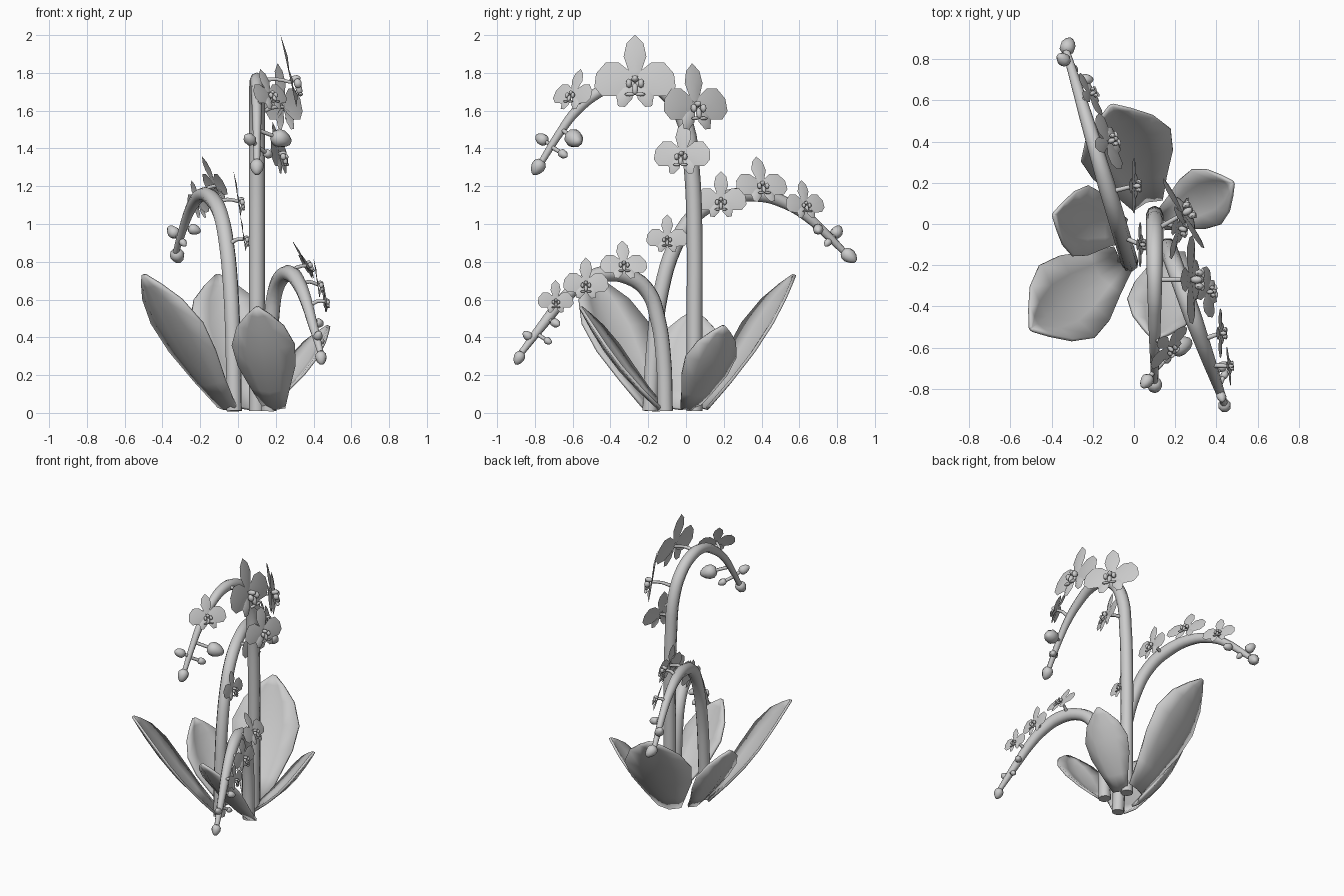
import bpy, bmesh, math
from mathutils import Vector, Matrix

if "Cube" in bpy.data.objects:
    bpy.data.objects.remove(bpy.data.objects["Cube"], do_unlink=True)

grey = bpy.data.materials.new("plain_grey")
grey.use_nodes = True
GREY = (0.6, 0.6, 0.6, 1)
grey.diffuse_color = GREY
grey.node_tree.nodes["Principled BSDF"].inputs["Base Color"].default_value = GREY


def add_object(name, data):
    obj = bpy.data.objects.new(name, data)
    bpy.context.collection.objects.link(obj)
    data.materials.append(grey)
    bpy.ops.object.select_all(action='DESELECT')
    obj.select_set(True)
    bpy.context.view_layer.objects.active = obj
    return obj


def finish(name, bm, angle=50):
    bmesh.ops.recalc_face_normals(bm, faces=bm.faces)
    mesh = bpy.data.meshes.new(name)
    bm.to_mesh(mesh)
    bm.free()
    obj = add_object(name, mesh)
    bpy.ops.object.shade_smooth_by_angle(angle=math.radians(angle))
    return obj


def tube(name, points, radii, detail=2, steps=4):
    curve = bpy.data.curves.new(name, 'CURVE')
    curve.dimensions = '3D'
    curve.bevel_depth = 1
    curve.bevel_resolution = detail
    curve.resolution_u = steps
    curve.use_fill_caps = True
    spline = curve.splines.new('BEZIER')
    spline.bezier_points.add(len(points) - 1)
    for bp, p, r in zip(spline.bezier_points, points, radii):
        bp.co, bp.radius = p, r
        bp.handle_left_type = bp.handle_right_type = 'AUTO'
    add_object(name, curve)
    bpy.ops.object.convert(target='MESH')


def nearest(path, target):
    # Closest point on a stem's centre line
    best = None
    for a, b in zip(path, path[1:]):
        t = max(0, min(1, (target - a).dot(b - a) / (b - a).length_squared))
        p = a.lerp(b, t)
        if best is None or (p - target).length < (best - target).length:
            best = p
    return best


# Leaves: keeled blades that widen from a narrow foot to a point
BLADE = ((0, .34), (.2, .6), (.42, .9), (.62, 1), (.8, .75), (.92, .37), (1, .05))


def leaf(name, base, tip, half):
    base, tip = Vector(base), Vector(tip)
    along = tip - base
    side = along.cross(Vector((0, 0, 1))).normalized()
    up = side.cross(along).normalized()
    bm = bmesh.new()
    rows = []
    for t, w in BLADE:
        centre = base + along * t - up * 0.04 * math.sin(math.pi * t)
        row = []
        for k in (-1, -.5, 0, .5, 1):
            lift = 0.28 * half * w * abs(k)
            row.append(bm.verts.new(centre + side * k * half * w + up * lift))
        rows.append(row)
    for r, s in zip(rows, rows[1:]):
        for i in range(4):
            bm.faces.new((r[i], r[i + 1], s[i + 1], s[i]))
    obj = finish(name, bm)
    solid = obj.modifiers.new("thickness", 'SOLIDIFY')
    solid.thickness = 0.016
    solid.offset = 0


leaf("right_front_leaf", (-.07, -.18, .02), (-.5, -.51, .73), .22)
leaf("back_leaf", (.06, .11, .02), (-.11, .575, .73), .23)
leaf("right_leaf", (-.06, -.03, .02), (-.39, .045, .54), .175)
leaf("left_leaf", (.14, .02, .02), (.48, .2, .46), .15)
leaf("front_leaf", (.19, -.14, .02), (.1, -.56, .56), .17)

# Flower outlines for a bloom of unit half width
DORSAL = ((0, .05), (.16, .3), (.28, .65), (.21, .98), (0, 1.2),
          (-.21, .98), (-.28, .65), (-.16, .3))
PETAL = ((0, .0), (.13, .28), (.4, .5), (.72, .5), (.96, .22),
         (1, -.12), (.82, -.34), (.45, -.35), (.15, -.18))
LOWER = ((0, 0), (.3, -.12), (.46, -.35), (.42, -.6), (.25, -.62), (.07, -.42))


def sheet(bm, outline, flip=1, dome=0.06):
    ring = [bm.verts.new((u * flip, v, 0)) for u, v in outline]
    mid = sum((v.co for v in ring), Vector()) / len(ring)
    hub = bm.verts.new(mid + Vector((0, 0, dome)))
    for a, b in zip(ring, ring[1:] + ring[:1]):
        bm.faces.new((a, b, hub))


def blob(bm, pos, size):
    m = Matrix.Translation(pos) @ Matrix.Diagonal((*size, 1))
    bmesh.ops.create_uvsphere(bm, u_segments=8, v_segments=6, radius=1, matrix=m)


def flower(name, path, centre, normal, size):
    centre, n = Vector(centre), Vector(normal).normalized()
    u = Vector((0, 0, 1)).cross(n).normalized()
    v = n.cross(u)
    bm = bmesh.new()
    sheet(bm, DORSAL)
    for flip in (1, -1):
        sheet(bm, PETAL, flip)
        sheet(bm, LOWER, flip, .1)
        blob(bm, (.15 * flip, -.06, .16), (.08, .12, .1))     # lip side lobe
        blob(bm, (.13 * flip, -.34, .17), (.13, .05, .06))    # lip fork
    blob(bm, (0, .06, .12), (.09, .09, .14))                  # column
    blob(bm, (0, -.2, .16), (.08, .16, .08))                  # lip
    frame = Matrix((u, v, n)).transposed().to_4x4()
    bm.transform(Matrix.Translation(centre) @ frame @ Matrix.Scale(size, 4))
    finish(name, bm)
    start = nearest(path, centre)
    bend = start.lerp(centre, .55) + Vector((0, 0, .015))
    tube(name + "_stalk", (start, bend, centre), (.013, .011, .01), 1, 2)


def bud(name, path, pos, size):
    pos = Vector(pos)
    start = nearest(path, pos)
    axis = pos - start
    if axis.length < .03:
        axis = path[-1] - path[-2]
    bm = bmesh.new()
    bmesh.ops.create_uvsphere(bm, u_segments=8, v_segments=6, radius=size)
    for v in bm.verts:                       # taper towards the tip
        f = v.co.z / size
        v.co.x *= 1 - .25 * f
        v.co.y *= 1 - .25 * f
        v.co.z *= 1.25
    turn = Vector((0, 0, 1)).rotation_difference(axis).to_matrix().to_4x4()
    bm.transform(Matrix.Translation(pos) @ turn)
    finish(name, bm)
    tube(name + "_stalk", (start, pos), (.012, .01), 1, 2)


def spray(name, points, radius, flowers, buds):
    path = [Vector(p) for p in points]
    last = len(path) - 1
    radii = [radius * (1 - .6 * max(0, i / last - .5) / .5) for i in range(last + 1)]
    tube(name + "_stem", path, radii)
    for i, (c, n, s) in enumerate(flowers, 1):
        flower(f"{name}_flower_{i}", path, c, n, s)
    for i, (p, s) in enumerate(buds, 1):
        bud(f"{name}_bud_{i}", path, p, s)


# Tall spray arching to the front
tall_arc = ((.045, .01), (.045, .5), (.045, .95), (.03, 1.3), (0, 1.52), (-.08, 1.67),
            (-.2, 1.75), (-.33, 1.76), (-.46, 1.7), (-.58, 1.6), (-.67, 1.48), (-.77, 1.32))
spray("tall_spray", [(.1, y, z) for y, z in tall_arc], .042,
      [((.24, .05, 1.62), (.85, .5, .15), .195),
       ((.28, -.27, 1.75), (1, 0, .22), .215),
       ((.17, -.6, 1.68), (.72, -.6, .45), .13),
       ((.22, -.02, 1.36), (.9, -.25, .2), .155)],
      [((.1, -.785, 1.3), .037), ((.06, -.765, 1.45), .032),
       ((.23, -.59, 1.45), .048), ((.16, -.65, 1.37), .024)])

# Middle spray arching to the back
back_arc = ((-.19, .01), (-.17, .35), (-.13, .65), (-.06, .88), (.04, 1.04), (.19, 1.13),
            (.38, 1.155), (.53, 1.11), (.64, 1.04), (.76, .93), (.84, .85))
spray("back_spray", [(-.02 - .3 * (y + .19), y, z) for y, z in back_arc], .042,
      [((.03, -.1, .92), (1, 0, .15), .11),
       ((0, .185, 1.12), (1, 0, .15), .135),
       ((-.12, .4, 1.2), (.87, .35, .45), .145),
       ((-.21, .63, 1.1), (.85, .45, .3), .115)],
      [((-.32, .865, .83), .038), ((-.345, .8, .96), .032),
       ((-.23, .7, .97), .028), ((-.29, .75, .9), .02)])

# Short spray arching to the front left
short_arc = ((-.11, .01), (-.12, .3), (-.15, .5), (-.2, .64), (-.3, .72), (-.44, .735),
             (-.56, .68), (-.66, .59), (-.74, .49), (-.81, .4), (-.87, .32))
spray("short_spray", [(.16 - .36 * (y + .1), y, z) for y, z in short_arc], .043,
      [((.36, -.33, .78), (.9, .1, .5), .125),
       ((.42, -.53, .68), (1, 0, .15), .12),
       ((.46, -.69, .59), (1, .1, .1), .095)],
      [((.44, -.885, .29), .031), ((.425, -.84, .41), .024),
       ((.43, -.69, .475), .024), ((.44, -.73, .38), .019)])
